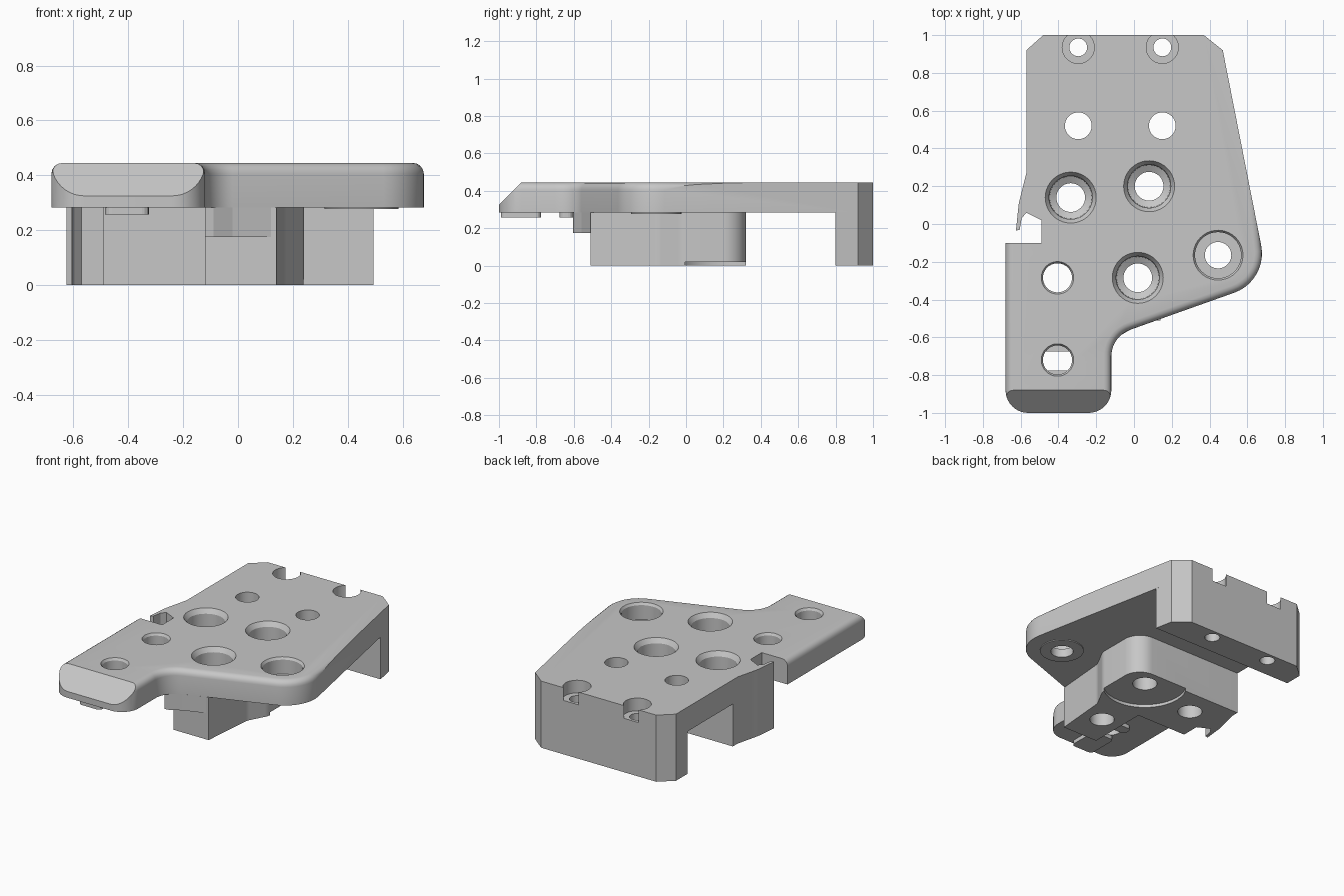
import bpy, bmesh, math
from mathutils import Vector

if "Cube" in bpy.data.objects:
    bpy.data.objects.remove(bpy.data.objects["Cube"], do_unlink=True)

TOP, UNDER = 0.445, 0.283

grey = bpy.data.materials.new("light grey")
grey.use_nodes = True
grey.diffuse_color = (0.57, 0.57, 0.57, 1)
grey.node_tree.nodes["Principled BSDF"].inputs["Base Color"].default_value = (0.57, 0.57, 0.57, 1)


def rounded(points, steps=10):
    """Outline from (x, y) or (x, y, radius) corners."""
    out = []
    for i, pt in enumerate(points):
        p = Vector(pt[:2])
        if len(pt) == 2:
            out.append(p)
            continue
        r = pt[2]
        u = (Vector(points[i - 1][:2]) - p).normalized()
        v = (Vector(points[(i + 1) % len(points)][:2]) - p).normalized()
        half = u.angle(v) / 2
        t = r / math.tan(half)
        c = p + (u + v).normalized() * r / math.sin(half)
        a, b = p + u * t - c, p + v * t - c
        sweep = math.pi - 2 * half
        for k in range(steps + 1):
            f = k / steps
            out.append(c + (a * math.sin((1 - f) * sweep) + b * math.sin(f * sweep))
                       / math.sin(sweep))
    return out


def finish(bm, name):
    bmesh.ops.recalc_face_normals(bm, faces=bm.faces)
    mesh = bpy.data.meshes.new(name)
    bm.to_mesh(mesh)
    bm.free()
    mesh.materials.append(grey)
    ob = bpy.data.objects.new(name, mesh)
    bpy.context.collection.objects.link(ob)
    return ob


def prism(outline, z0, z1):
    bm = bmesh.new()
    face = bm.faces.new([bm.verts.new((p[0], p[1], z0)) for p in outline])
    ext = bmesh.ops.extrude_face_region(bm, geom=[face], use_keep_orig=True)["geom"]
    bmesh.ops.translate(bm, vec=(0, 0, z1 - z0),
                        verts=[g for g in ext if isinstance(g, bmesh.types.BMVert)])
    return bm


def lathe(bm, x, y, profile, n=40):
    """Closed turned solid from (radius, z) pairs."""
    rings = [[bm.verts.new((x + r * math.cos(math.tau * k / n),
                            y + r * math.sin(math.tau * k / n), z))
              for k in range(n)] for r, z in profile]
    for a, b in zip(rings, rings[1:]):
        for k in range(n):
            j = (k + 1) % n
            bm.faces.new((a[k], a[j], b[j], b[k]))
    bm.faces.new(rings[0])
    bm.faces.new(rings[-1])


def cut(ob, cutter):
    mod = ob.modifiers.new("cut", "BOOLEAN")
    mod.operation, mod.solver, mod.object = "DIFFERENCE", "EXACT", cutter
    bpy.context.view_layer.objects.active = ob
    bpy.ops.object.modifier_apply(modifier=mod.name)


# Shared curved edge of the hooked side wall
hook = [(-0.49, 0.02), (-0.57, 0.06), (-0.595, 0.03), (-0.605, -0.03),
        (-0.625, -0.035), (-0.61, 0.11, 0.15), (-0.57, 0.27)]

# Top plate with rounded rim at the front half and a sloped nose
bm = prism(rounded([(-0.57, 0.92), (-0.48, 1), (0.37, 1), (0.47, 0.92),
                    (0.71, -0.3, 0.22), (-0.12, -0.595, 0.15), (-0.12, -1, 0.12),
                    (-0.68, -1, 0.12), (-0.68, -0.1), (-0.49, -0.1)] + hook), UNDER, TOP)
rim = [e for e in bm.edges if all(v.co.z > TOP - 0.01 for v in e.verts)
       and sum(v.co.y for v in e.verts) / 2 < -0.105]
bmesh.ops.bevel(bm, geom=rim, offset=0.04, segments=4, profile=0.5, affect="EDGES")
res = bmesh.ops.bisect_plane(bm, geom=bm.verts[:] + bm.edges[:] + bm.faces[:],
                             plane_co=(0, -0.88, TOP), plane_no=(0, -1, 1), clear_outer=True)
bmesh.ops.holes_fill(bm, edges=[g for g in res["geom_cut"] if isinstance(g, bmesh.types.BMEdge)])
plate = finish(bm, "top_plate")

# Rear leg
rear_leg = finish(prism([(-0.57, 0.8), (-0.57, 0.92), (-0.48, 1), (0.37, 1),
                         (0.47, 0.92), (0.493, 0.8)], 0, UNDER), "rear_leg")

# Centre block and the ledge in front of it
block = finish(prism(rounded([(-0.12, -0.51), (0.14, -0.51), (0.17, -0.15, 0.1),
                              (0.24, -0.02, 0.1), (0.24, 0.32, 0.12), (-0.57, 0.32)]
                             + hook[::-1] + [(-0.49, -0.1), (-0.12, -0.1)]), 0, UNDER),
               "centre_block")
ledge = finish(prism([(-0.12, -0.605), (-0.09, -0.6), (-0.02, -0.56), (0.14, -0.503),
                      (0.14, -0.4), (-0.12, -0.4)], 0.175, UNDER), "front_ledge")

# Raised pad under the side hole
bm = bmesh.new()
lathe(bm, 0.45, -0.16, [(0.135, 0.277), (0.135, UNDER)])
pad = finish(bm, "side_pad")

# Short rails under the nose
for name, y0, y1 in (("front_rail", -0.99, -0.775), ("rear_rail", -0.675, -0.605)):
    bm = prism(rounded([(-0.485, y0, 0.025), (-0.325, y0, 0.025),
                        (-0.325, y1, 0.025), (-0.485, y1, 0.025)], 4), 0.257, UNDER)
    finish(bm, name)

# Hole cutters
bm = bmesh.new()
HI, LO = 0.6, -0.1
for x, y in ((0.08, 0.2), (-0.335, 0.14), (0.02, -0.285)):
    lathe(bm, x, y, [(0.076, LO), (0.076, 0.2), (0.112, 0.22), (0.115, 0.415),
                     (0.135, TOP), (0.135, HI)])
lathe(bm, 0.445, -0.165, [(0.07, LO), (0.07, 0.335), (0.122, 0.335), (0.122, 0.43),
                          (0.132, TOP), (0.132, HI)])
for y in (-0.285, -0.72):
    lathe(bm, -0.405, y, [(0.077, LO), (0.077, 0.43), (0.086, TOP), (0.086, HI)])
for x in (-0.295, 0.15):
    lathe(bm, x, 0.52, [(0.071, LO), (0.071, HI)])
    lathe(bm, x, 0.935, [(0.047, LO), (0.047, 0.36), (0.085, 0.36), (0.085, HI)])
holes = finish(bm, "hole_cutter")
bm = bmesh.new()
lathe(bm, 0.08, 0.2, [(0.26, LO), (0.26, 0.02)])
recess = finish(bm, "recess_cutter")

cut(block, recess)
for ob in (plate, rear_leg, block, ledge, pad):
    cut(ob, holes)
for ob in (holes, recess):
    bpy.data.objects.remove(ob, do_unlink=True)

# Smooth curved walls, keep hard edges
bpy.ops.object.select_all(action="DESELECT")
for ob in (plate, rear_leg, block, pad):
    ob.select_set(True)
bpy.context.view_layer.objects.active = plate
bpy.ops.object.shade_smooth_by_angle(angle=math.radians(30))
